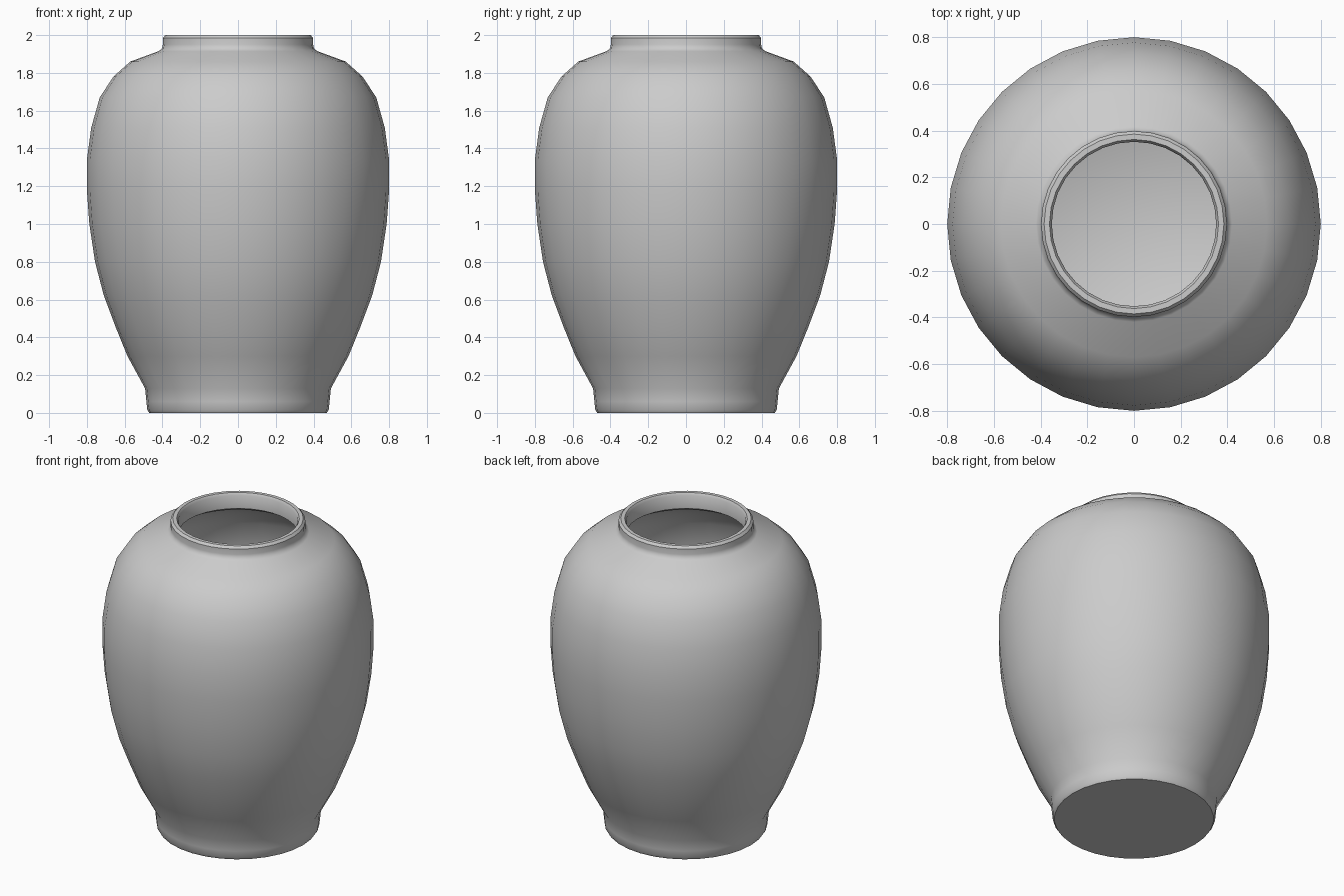
import bpy, bmesh, math

if "Cube" in bpy.data.objects:
    bpy.data.objects.remove(bpy.data.objects["Cube"])

SEG = 32

# Outer wall, foot to rim, as (radius, height)
outer = [(0.47, 0.0), (0.48, 0.015), (0.485, 0.06), (0.492, 0.13), (0.585, 0.30),
         (0.65, 0.46), (0.71, 0.62), (0.757, 0.80), (0.787, 1.0), (0.80, 1.18),
         (0.80, 1.34), (0.777, 1.51), (0.732, 1.67), (0.66, 1.78), (0.57, 1.86),
         (0.42, 1.915), (0.402, 1.93), (0.398, 1.95), (0.398, 1.985), (0.385, 2.0)]
# Inner wall, rim down to the floor
inner = [(0.362, 2.0), (0.352, 1.985), (0.352, 1.90), (0.40, 1.87), (0.54, 1.815),
         (0.625, 1.74), (0.685, 1.65), (0.73, 1.50), (0.75, 1.34), (0.75, 1.18),
         (0.738, 1.0), (0.708, 0.81), (0.662, 0.64), (0.60, 0.48), (0.535, 0.32),
         (0.445, 0.15), (0.435, 0.06), (0.42, 0.05)]


def lathe(name, profile):
    """Spin a profile round z and cap both ends."""
    bm = bmesh.new()
    rings = []
    for r, z in profile:
        rings.append([bm.verts.new((r * math.cos(2 * math.pi * i / SEG),
                                    r * math.sin(2 * math.pi * i / SEG), z))
                      for i in range(SEG)])
    for a, b in zip(rings, rings[1:]):
        for i in range(SEG):
            j = (i + 1) % SEG
            bm.faces.new((a[i], a[j], b[j], b[i]))
    bm.faces.new(rings[0][::-1])   # underside
    bm.faces.new(rings[-1])        # inside floor
    mesh = bpy.data.meshes.new(name)
    bm.to_mesh(mesh)
    bm.free()
    obj = bpy.data.objects.new(name, mesh)
    bpy.context.collection.objects.link(obj)
    return obj


# Hollow vase with smooth shading and crisp foot and rim edges
vase = lathe("vase", outer + inner)
bpy.context.view_layer.objects.active = vase
vase.select_set(True)
bpy.ops.object.shade_smooth_by_angle(angle=math.radians(40))
